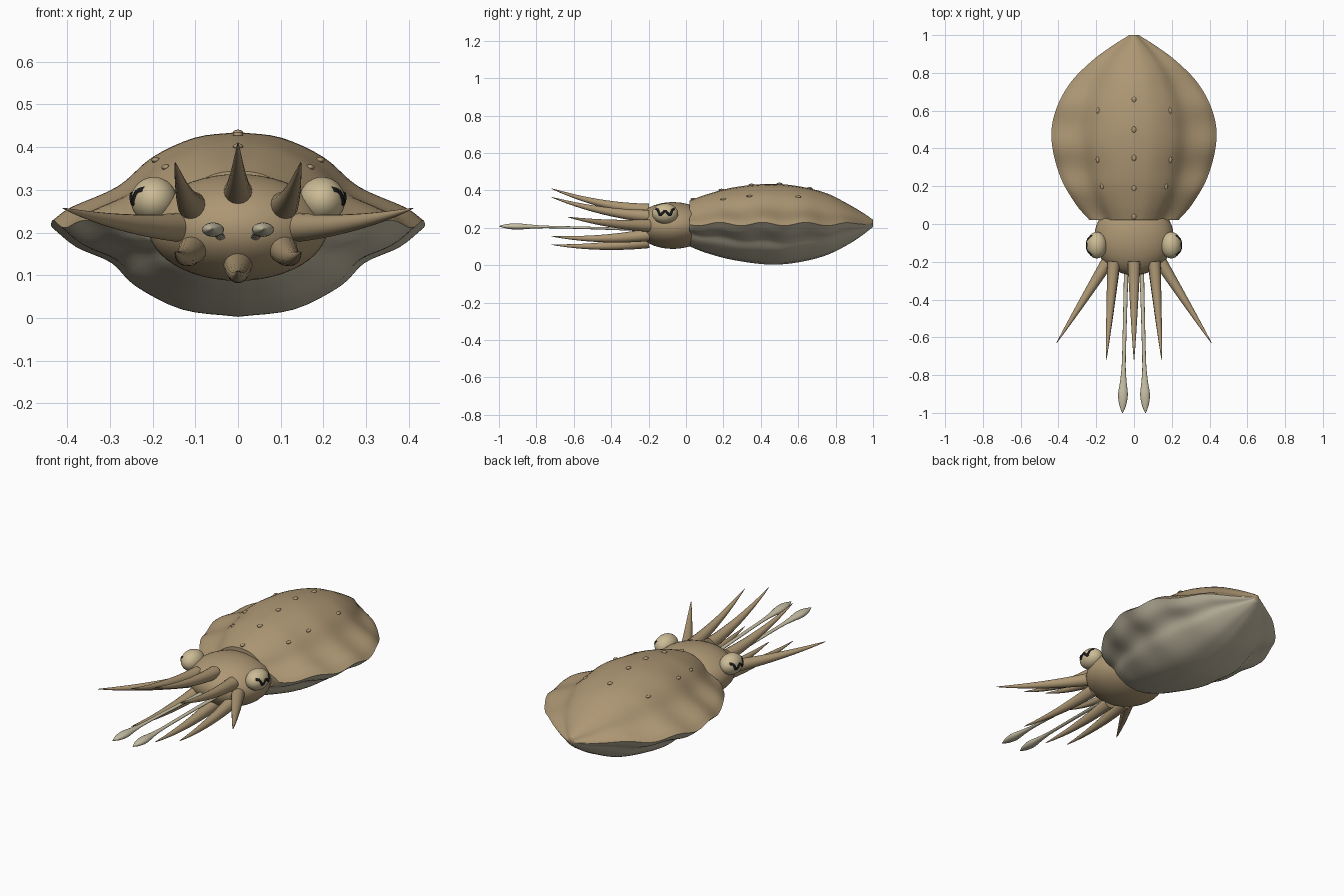
import bpy, math
from mathutils import Vector

if "Cube" in bpy.data.objects:
    bpy.data.objects.remove(bpy.data.objects["Cube"])


def material(name, rgb):
    m = bpy.data.materials.new(name)
    m.diffuse_color = (*rgb, 1)
    m.use_nodes = True
    m.node_tree.nodes["Principled BSDF"].inputs["Base Color"].default_value = m.diffuse_color
    return m


TAN = material("tan skin", (0.42, 0.31, 0.175))
BELLY = material("pale belly", (0.53, 0.48, 0.36))
PALE = material("pale tentacle", (0.58, 0.53, 0.38))
EYE = material("eye cream", (0.60, 0.50, 0.30))
BLACK = material("pupil black", (0.01, 0.01, 0.01))


def spline(pts, t):
    """Smooth (Hermite) value at t through sorted (t, v...) points."""
    i = max(k for k in range(len(pts) - 1) if k == 0 or pts[k][0] <= t)
    p = [Vector(pts[min(max(k, 0), len(pts) - 1)]) for k in range(i - 1, i + 3)]
    d = p[2][0] - p[1][0]
    s = (t - p[1][0]) / d
    m1 = (p[2] - p[0]) / (p[2][0] - p[0][0]) * d
    m2 = (p[3] - p[1]) / (p[3][0] - p[1][0]) * d
    return ((2*s**3 - 3*s*s + 1) * p[1] + (s**3 - 2*s*s + s) * m1
            + (3*s*s - 2*s**3) * p[2] + (s**3 - s*s) * m2)


def loft(name, rings, mats, rule=None, angle=60):
    """Skin a list of equal closed rings, capping both ends."""
    n = len(rings[0])
    verts = [v for r in rings for v in r]
    faces = [(a*n + j, a*n + (j+1) % n, (a+1)*n + (j+1) % n, (a+1)*n + j)
             for a in range(len(rings) - 1) for j in range(n)]
    faces += [tuple(reversed(range(n))), tuple(range(len(verts) - n, len(verts)))]
    me = bpy.data.meshes.new(name)
    me.from_pydata(verts, [], faces)
    ob = bpy.data.objects.new(name, me)
    bpy.context.collection.objects.link(ob)
    for m in mats:
        me.materials.append(m)
    if rule:
        for p in me.polygons[:-2]:
            p.material_index = rule(p.index % n)
    finish(ob, angle)
    return ob


def finish(ob, angle=60):
    bpy.ops.object.select_all(action='DESELECT')
    ob.select_set(True)
    bpy.context.view_layer.objects.active = ob
    bpy.ops.object.mode_set(mode='EDIT')
    bpy.ops.mesh.select_all(action='SELECT')
    bpy.ops.mesh.normals_make_consistent(inside=False)
    bpy.ops.object.mode_set(mode='OBJECT')
    bpy.ops.object.shade_smooth_by_angle(angle=math.radians(angle))


def ellipsoid(name, loc, size, mat):
    bpy.ops.mesh.primitive_uv_sphere_add(segments=40, ring_count=24, location=loc)
    ob = bpy.context.object
    ob.name = name
    ob.scale = size
    ob.data.materials.append(mat)
    bpy.ops.object.shade_smooth_by_angle(angle=math.radians(60))
    return ob


# Mantle: (y, half width, top z, bottom z) along the body
MANTLE = [(0.02, 0.235, 0.345, 0.10), (0.1, 0.305, 0.375, 0.068), (0.25, 0.39, 0.415, 0.028),
          (0.45, 0.437, 0.435, 0.003), (0.6, 0.415, 0.422, 0.015), (0.75, 0.335, 0.385, 0.053),
          (0.87, 0.215, 0.325, 0.112), (0.95, 0.105, 0.277, 0.165), (1.0, 0.025, 0.243, 0.205)]
# Half cross-section from fin edge to midline: (t, width share, height share)
UPPER = [(0, 1, 0), (1, 0.9, 0.15), (2, 0.65, 0.385), (3, 0.46, 0.72), (4, 0.23, 0.94), (5, 0, 1)]
LOWER = [(0, 1, 0), (1, 0.87, 0.22), (2, 0.68, 0.40), (3, 0.55, 0.66), (4, 0.3, 0.92), (5, 0, 1)]
K = 20


def mantle_ring(y):
    _, w, top, bot = spline(MANTLE, y)
    edge = 0.22 + 0.009 * math.cos(2 * math.pi * (y - 0.18) / 0.23) * min(1, (1 - y) * 6)
    ring = []
    for half, end in ((UPPER, top), (LOWER, bot)):
        q = [spline(half, 5 * k / K) for k in range(K + 1)]
        sec = [(v[1], v[2]) for v in q] + [(-v[1], v[2]) for v in q[-2::-1]]
        if half is LOWER:
            sec = [(-u, v) for u, v in sec]
        ring += [(w * u, y, edge + (end - edge) * v) for u, v in sec[:-1]]
    return ring


mantle_rings = [mantle_ring(0.02 + 0.98 * (1 - (1 - i / 60) ** 1.3)) for i in range(61)]
loft("mantle", mantle_rings, [TAN, BELLY], lambda j: 0 if j < 2 * K else 1)

# Small papillae on the back
for y in (0.04, 0.19, 0.35, 0.5, 0.66):
    ellipsoid("back_papilla", (0, y, spline(MANTLE, y)[2]), (0.012, 0.016, 0.007), TAN)
for y in (0.2, 0.34, 0.6):
    _, w, top, _ = spline(MANTLE, y)
    for s in (-1, 1):
        ellipsoid("side_papilla", (s * w * 0.46, y, 0.22 + (top - 0.22) * 0.72),
                  (0.010, 0.016, 0.007), TAN)

# Head
ellipsoid("head", (0, -0.07, 0.212), (0.21, 0.2, 0.125), TAN)

# Eyes with a wavy W-shaped pupil hugging the outer side
EC, ES = Vector((0.197, -0.112, 0.276)), Vector((0.054, 0.07, 0.054))
W = [(0, -0.052, 0.026), (1, -0.040, 0.020), (2, -0.026, -0.008), (3, 0, 0.014),
     (4, 0.026, -0.008), (5, 0.040, 0.020), (6, 0.052, 0.026)]
for s in (-1, 1):
    ellipsoid("eye", (s * EC.x, EC.y, EC.z), ES, EYE)
    rings = []
    for i in range(37):
        t = i / 6
        p, a, b = (spline(W, v) for v in (t, max(0, t - 0.1), min(6, t + 0.1)))
        tan = Vector((b[1] - a[1], b[2] - a[2])).normalized()
        ring = []
        for k in range(8):
            c, h = math.cos(k * math.pi / 4) * 0.0065, math.sin(k * math.pi / 4) * 0.004
            dy, dz = p[1] - tan.y * c, p[2] + tan.x * c
            x = ES.x * math.sqrt(max(0.02, 1 - (dy / ES.y) ** 2 - (dz / ES.z) ** 2))
            ring.append((s * (EC.x + x + h), EC.y + dy, EC.z + dz))
        rings.append(ring)
    loft("pupil", rings, [BLACK])


def limb(name, base, tip, sag, radius, mat, flat=1.0, steps=24):
    """Tapered limb running forward; sag bends its middle in z."""
    base, tip = Vector(base), Vector(tip)
    rings = []
    for i in range(steps + 1):
        t = i / steps
        c = base.lerp(tip, t) + Vector((0, 0, -4 * sag * t * (1 - t)))
        d = tip - base + Vector((0, 0, -4 * sag * (1 - 2 * t)))
        side = d.cross(Vector((0, 0, 1))).normalized()
        up = side.cross(d).normalized()
        r = radius(t)
        rings.append([c + side * r * math.cos(a) + up * r * flat * math.sin(a)
                      for a in (2 * math.pi * k / 16 for k in range(16))])
    loft(name, rings, [mat])


# Eight tapered arms around the mouth
def taper(t):
    return 0.033 * (1 - t) ** 0.85 + 0.001


limb("top_arm", (0, -0.2, 0.295), (0, -0.72, 0.41), 0.02, taper, TAN)
limb("bottom_arm", (0, -0.2, 0.125), (0, -0.72, 0.11), 0.016, taper, TAN)
for s in (-1, 1):
    limb("upper_arm", (s * 0.107, -0.2, 0.262), (s * 0.147, -0.72, 0.364), 0.018, taper, TAN)
    limb("side_arm", (s * 0.14, -0.2, 0.212), (s * 0.41, -0.63, 0.257), 0.01, taper, TAN)
    limb("lower_arm", (s * 0.105, -0.2, 0.162), (s * 0.147, -0.72, 0.155), 0.016, taper, TAN)

# Two long feeding tentacles ending in clubs
CLUB = [(0, 0.012), (0.5, 0.010), (0.7, 0.011), (0.8, 0.018), (0.88, 0.026),
        (0.95, 0.018), (1, 0.002)]
for s in (-1, 1):
    limb("feeding_tentacle", (s * 0.04, -0.2, 0.188), (s * 0.061, -1.0, 0.208), -0.003,
         lambda t: spline(CLUB, t)[1], PALE, 0.65, 40)
